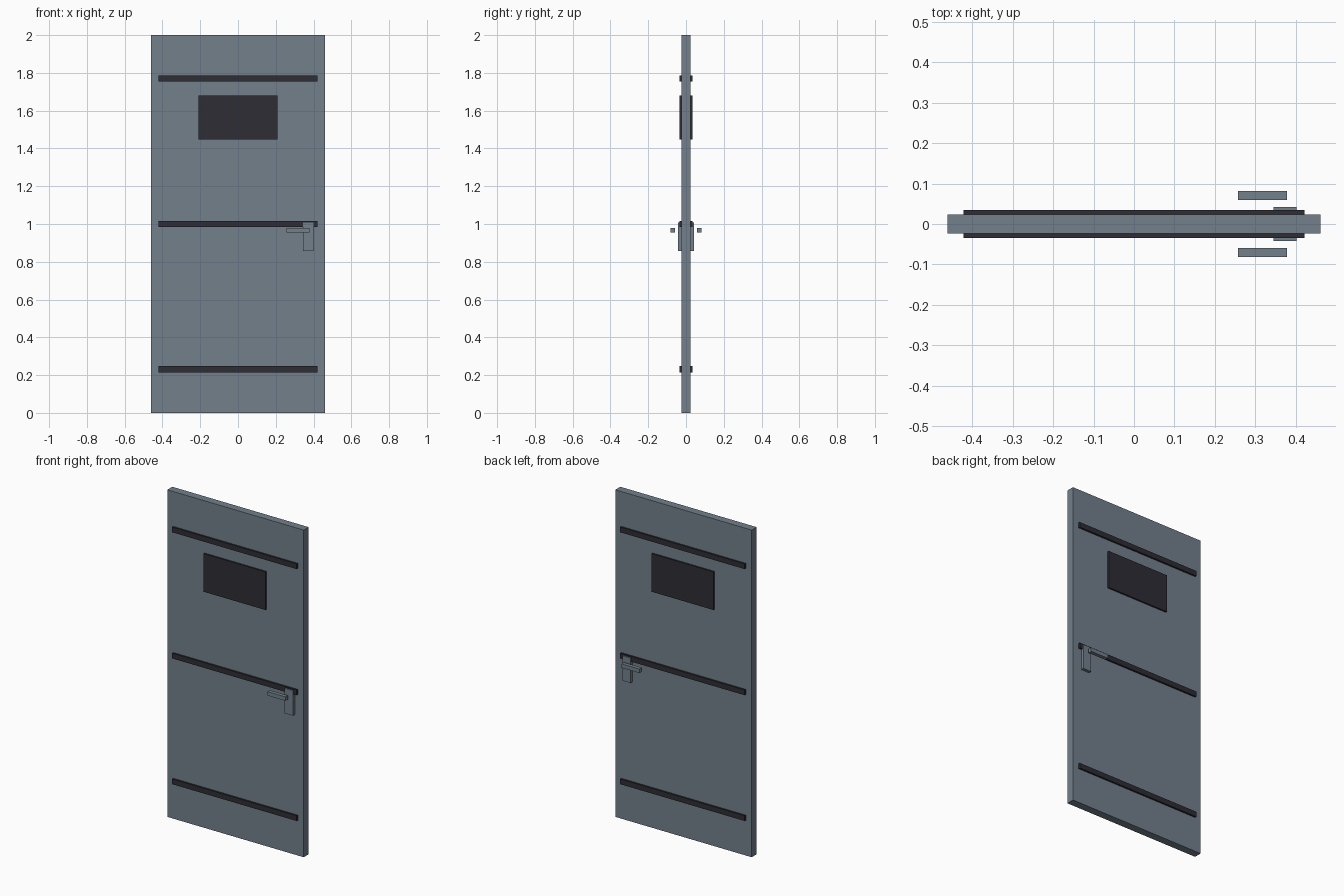
import bpy

if "Cube" in bpy.data.objects:
    bpy.data.objects.remove(bpy.data.objects["Cube"])


def material(name, rgb):
    mat = bpy.data.materials.new(name)
    mat.diffuse_color = (*rgb, 1.0)
    mat.use_nodes = True
    mat.node_tree.nodes["Principled BSDF"].inputs["Base Color"].default_value = mat.diffuse_color
    return mat


STEEL = material("blue grey steel", (0.17, 0.215, 0.26))
DARK = material("dark trim", (0.026, 0.026, 0.036))


def box(name, x, y, z, mat):
    """Box spanning the (min, max) range given for each axis."""
    bpy.ops.mesh.primitive_cube_add(size=1, location=[sum(r) / 2 for r in (x, y, z)])
    obj = bpy.context.object
    obj.name = name
    obj.scale = [r[1] - r[0] for r in (x, y, z)]
    bpy.ops.object.transform_apply(location=False, rotation=False, scale=True)
    obj.data.materials.append(mat)
    return obj


# Door slab
box("door_slab", (-0.461, 0.461), (-0.024, 0.024), (0, 2), STEEL)

# Fittings repeated on both faces of the door
for label, side in (("front", -1), ("back", 1)):
    def depth(inner, outer):
        return tuple(sorted((side * inner, side * outer)))

    # Horizontal trim strips
    for level, z in (("lower", 0.231), ("middle", 1.0), ("upper", 1.771)):
        box(f"{label}_{level}_strip", (-0.421, 0.421), depth(0.024, 0.035),
            (z - 0.016, z + 0.016), DARK)

    # Viewing window panel
    box(f"{label}_window", (-0.21, 0.21), depth(0.024, 0.034), (1.448, 1.681), DARK)

    # Lock plate and lever handle
    box(f"{label}_lock_plate", (0.345, 0.401), depth(0.024, 0.042), (0.856, 1.009), STEEL)
    box(f"{label}_lever", (0.257, 0.378), depth(0.059, 0.082), (0.956, 0.98), STEEL)
